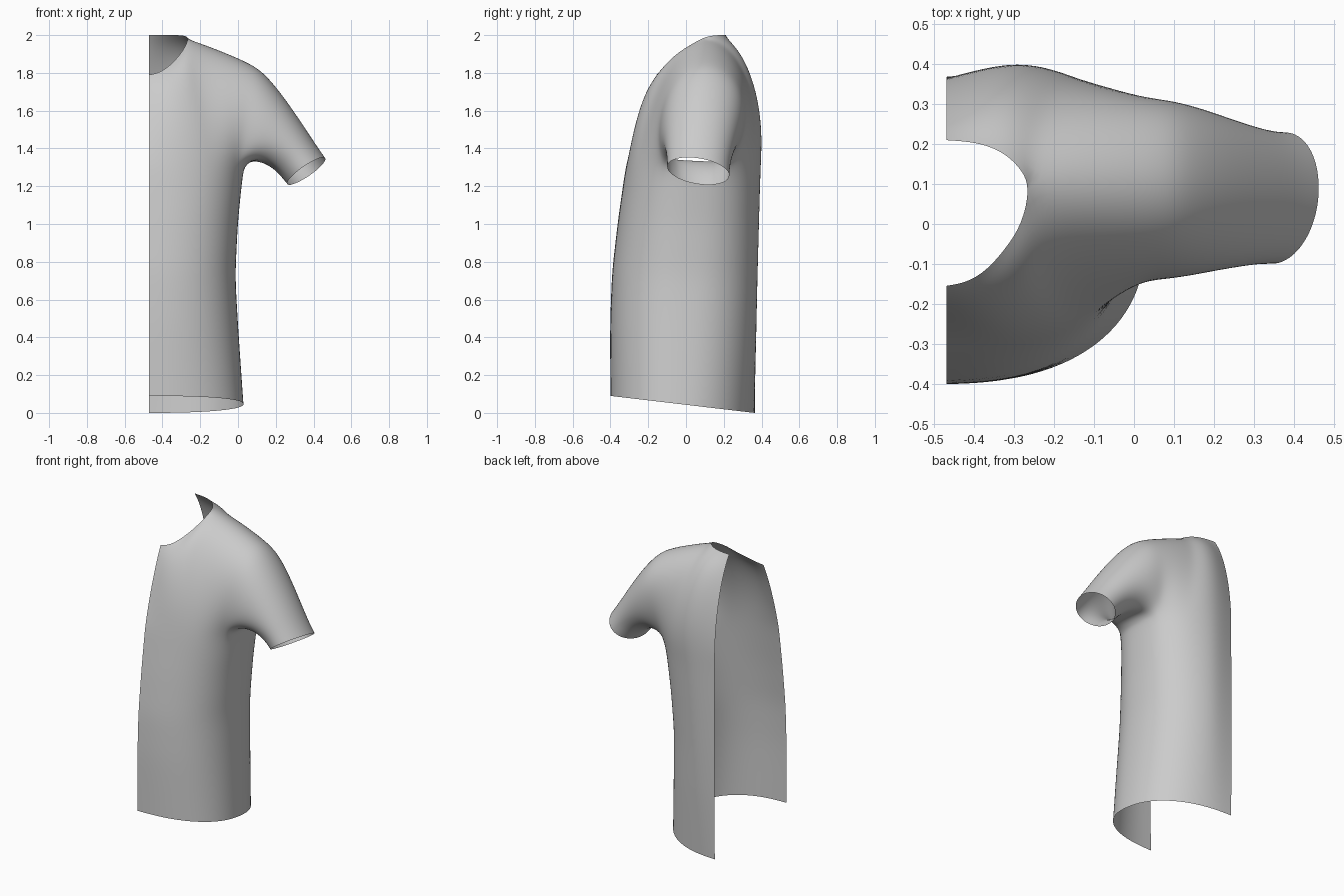
import bpy, bmesh, math
from mathutils import Vector as V

if "Cube" in bpy.data.objects:
    bpy.data.objects.remove(bpy.data.objects["Cube"])

N, SIDE, NECK = 24, 9, 5      # columns round the body, armhole column, shoulder-neck column
LOW, UP, SLEEVE = 9, 8, 8     # rows below the armpit, above it, along the sleeve
ARMPIT = 1.28


def table(keys, t):
    """Linear lookup in (position, value...) rows."""
    for a, b in zip(keys, keys[1:]):
        if t <= b[0]:
            f = max(0, (t - a[0]) / (b[0] - a[0]))
            return V([p + (q - p) * f for p, q in zip(a[1:], b[1:])])
    return V(keys[-1][1:])


def bezier(p, d0, d3, q, t):
    a, b, s = p + d0, q - d3, 1 - t
    return p * s**3 + a * (3 * s * s * t) + b * (3 * s * t * t) + q * t**3


# Body section by height: side x, front y, back y, widest y
BODY = [(0, .03, -.4, .364, -.03), (.4, .003, -.402, .383, -.01), (.7, -.014, -.392, .393, .005),
        (1.0, .0, -.36, .402, .025), (1.3, .03, -.32, .41, .05)]
# Neckline and shoulder ridge by column
FRONT_TOP = [(0, -.47, -.155, 1.79), (1, -.42, -.147, 1.80), (2, -.37, -.118, 1.83),
             (3, -.32, -.06, 1.88), (4, -.28, .0, 1.935), (5, -.26, .09, 1.987)]
BACK_TOP = [(0, -.47, .21, 2.0), (1, -.42, .207, 2.0), (2, -.37, .198, 2.0),
            (3, -.32, .175, 2.0), (4, -.28, .135, 1.997), (5, -.26, .09, 1.987)]
RIDGE = [(6, -.18, .10, 1.96), (7, -.09, .10, 1.925), (8, 0, .10, 1.888), (9, .07, .10, 1.855)]
# Start and end tangents of the upper columns
FRONT_D = [(0, 0, .035, .17, 0, .065, .13), (5, 0, .02, .27, 0, .21, .04), (9, .03, -.07, .2, 0, .24, .04)]
BACK_D = [(0, 0, .015, .3, 0, -.09, .12), (5, 0, .07, .3, 0, -.22, .015), (9, .03, .14, .2, 0, -.28, .04)]


def body_point(i, v):
    """Point on the lower body, v = 0 at the hem and 1 at the armpit."""
    t = math.pi * i / N
    side, yf, yb, ym = table(BODY, v * ARMPIT)
    back = i > N / 2
    e = .89 - .09 * v if back else .86
    x = -.47 + (side + .47) * max(0, math.sin(t)) ** e
    y = ym + ((yb if back else yf) - ym) * abs(math.cos(t)) ** e
    if back:
        y -= .045 * v * math.exp(-((x + .47) / .1) ** 2)
    hem = .09 - .118 * (y + .4)
    return V((x, y, hem + (ARMPIT - hem) * v))


def upper_point(i, w):
    """Point on the front or back panel, w = 0 at the armpit and 1 at the top edge."""
    back = i > N / 2
    j = N - i if back else i
    top = table((BACK_TOP if back else FRONT_TOP) + RIDGE, j)
    d = table(BACK_D if back else FRONT_D, j)
    return bezier(body_point(i, 1), V(d[:3]), V(d[3:]), top, w)


bm = bmesh.new()

# Lower body
grid = {(i, k): bm.verts.new(body_point(i, k / LOW)) for i in range(N + 1) for k in range(LOW + 1)}

# Front and back panels, joined along the shoulder ridge
for i in list(range(SIDE + 1)) + list(range(N - SIDE, N + 1)):
    for k in range(1, UP + 1):
        if k == UP and i > N / 2 and N - i >= NECK:
            grid[i, LOW + k] = grid[N - i, LOW + k]
        else:
            grid[i, LOW + k] = bm.verts.new(upper_point(i, k / UP))

for i in range(N):
    for k in range(LOW + UP):
        if k < LOW or i < SIDE or i >= N - SIDE:
            bm.faces.new([grid[i, k], grid[i + 1, k], grid[i + 1, k + 1], grid[i, k + 1]])

# Armhole loop: down the front, under the arm, up the back
ring = [grid[SIDE, LOW + k] for k in range(UP, 0, -1)]
ring += [grid[i, LOW] for i in range(SIDE, N - SIDE + 1)]
ring += [grid[N - SIDE, LOW + k] for k in range(1, UP)]
count = len(ring)
steps = [(ring[m].co - ring[(m + 1) % count].co).length for m in range(count)]

# Sleeve from the armhole to the slanted cuff
C, A, B = V((.362, .065, 1.28)), V((.102, .01, .068)), V((.01, .167, -.028))
paths, run = [], 0
for m, vert in enumerate(ring):
    phi = 2 * math.pi * run / sum(steps)
    run += steps[m]
    cuff = C + A * math.cos(phi) - B * math.sin(phi)
    h = min(1, max(0, (vert.co.z - ARMPIT) / .2))
    start = V((.03, 0, .09)).lerp(V((.11, 0, -.04)), h)
    paths.append((vert.co.copy(), start, V((.10, 0, -.14)), cuff))
prev = ring
for s in range(1, SLEEVE + 1):
    cur = [bm.verts.new(bezier(*p, s / SLEEVE)) for p in paths]
    for m in range(count):
        n = (m + 1) % count
        bm.faces.new([prev[m], prev[n], cur[n], cur[m]])
    prev = cur

# Relax the upper cloth without shrinking it, keeping the open edges
soft = [v for v in bm.verts if not v.is_boundary and v.co.z > 1.3]
for factor in (.5, -.5) * 5:
    moved = []
    for v in soft:
        mean = sum((e.other_vert(v).co for e in v.link_edges), V((0, 0, 0))) / len(v.link_edges)
        moved.append(v.co.lerp(mean, factor))
    for v, co in zip(soft, moved):
        v.co = co

for f in bm.faces:
    f.smooth = True
mesh = bpy.data.meshes.new("half_shirt")
bm.to_mesh(mesh)
bm.free()
shirt = bpy.data.objects.new("half_shirt", mesh)
bpy.context.collection.objects.link(shirt)
sub = shirt.modifiers.new("smooth_cloth", 'SUBSURF')
sub.levels = sub.render_levels = 2
sub.boundary_smooth = 'PRESERVE_CORNERS'
